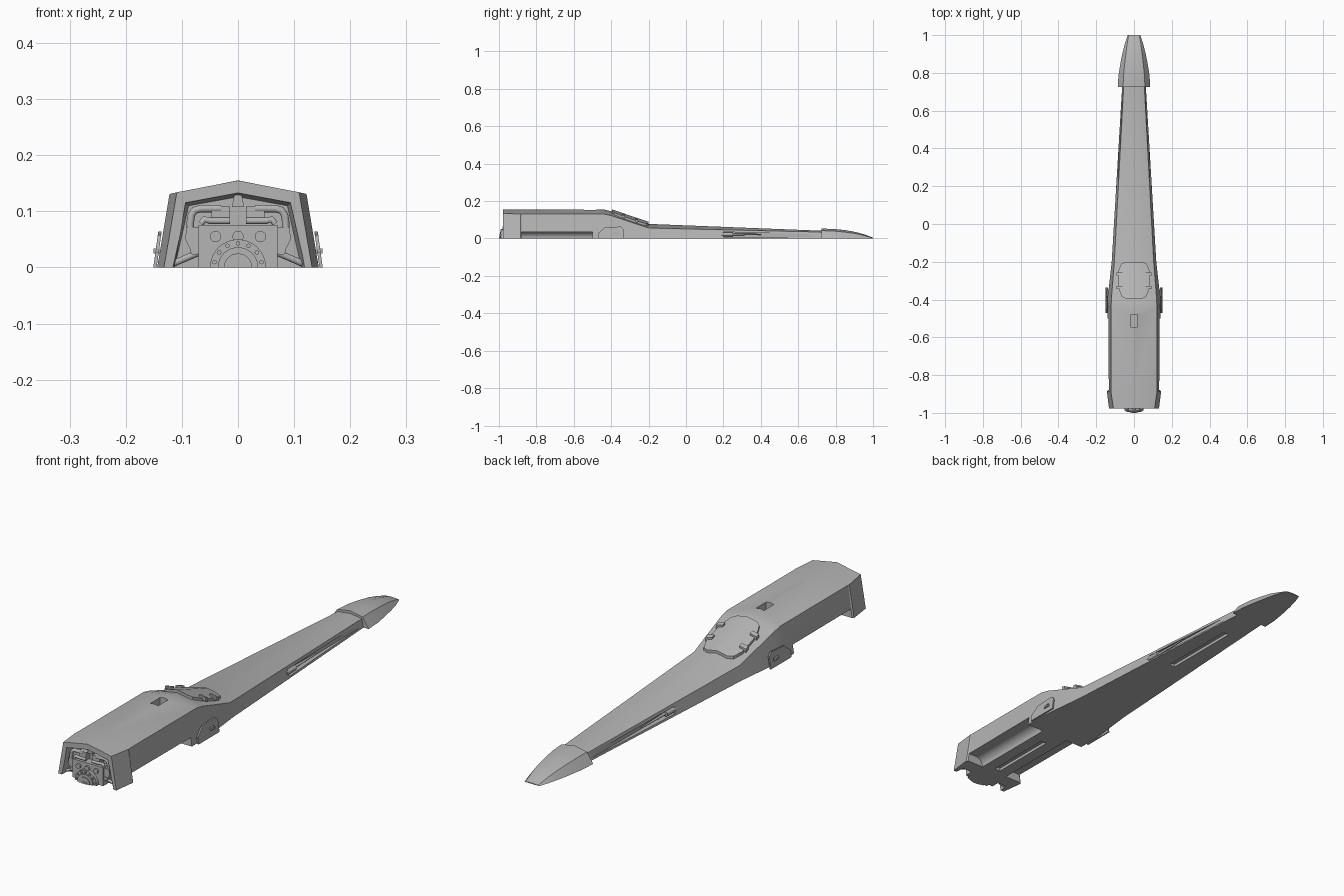
import bpy, bmesh, math
from mathutils import Vector

cube = bpy.data.objects.get("Cube")
if cube:
    bpy.data.objects.remove(cube, do_unlink=True)

grey = bpy.data.materials.new("hull_grey")
grey.use_nodes = True
COLOR = (0.46, 0.46, 0.46, 1)
grey.diffuse_color = COLOR
grey.node_tree.nodes["Principled BSDF"].inputs["Base Color"].default_value = COLOR


def finish(name, bm):
    bmesh.ops.recalc_face_normals(bm, faces=bm.faces)
    me = bpy.data.meshes.new(name)
    bm.to_mesh(me)
    bm.free()
    me.materials.append(grey)
    ob = bpy.data.objects.new(name, me)
    bpy.context.collection.objects.link(ob)
    return ob


def activate(ob):
    bpy.ops.object.select_all(action='DESELECT')
    ob.select_set(True)
    bpy.context.view_layer.objects.active = ob


def smooth(ob, angle=25):
    activate(ob)
    bpy.ops.object.shade_smooth_by_angle(angle=math.radians(angle))


def loft(name, rings):
    """Skin a row of equal closed rings and cap both ends."""
    bm = bmesh.new()
    rows = [[bm.verts.new(p) for p in ring] for ring in rings]
    n = len(rows[0])
    for a, b in zip(rows, rows[1:]):
        for i in range(n):
            j = (i + 1) % n
            bm.faces.new((a[i], a[j], b[j], b[i]))
    bm.faces.new(rows[0])
    bm.faces.new(rows[-1])
    return finish(name, bm)


def section(y, wb, ws, zs, zt, z0=0):
    """Roof-shaped cross-section: foot width, shoulder width and height, ridge."""
    return [(-wb, y, z0), (-ws, y, zs), (0, y, zt), (ws, y, zs), (wb, y, z0)]


def box(name, x0, x1, y0, y1, z0, z1):
    return loft(name, [[(x0, y, z0), (x1, y, z0), (x1, y, z1), (x0, y, z1)]
                       for y in (y0, y1)])


def rod(name, x, z, r, y0, y1, r2=None, n=24):
    """Round part along y."""
    def ring(y, rad):
        return [(x + rad * math.cos(t * math.tau / n), y,
                 z + rad * math.sin(t * math.tau / n)) for t in range(n)]
    ob = loft(name, [ring(y0, r), ring(y1, r if r2 is None else r2)])
    smooth(ob)
    return ob


def plate(name, outline, axis, depth):
    """Extrude a flat outline by depth along an axis vector."""
    d = Vector(axis) * depth
    return loft(name, [outline, [Vector(p) + d for p in outline]])


def cut(ob, cutter):
    mod = ob.modifiers.new("cut", 'BOOLEAN')
    mod.operation = 'DIFFERENCE'
    mod.solver = 'EXACT'
    mod.object = cutter
    activate(ob)
    bpy.ops.object.modifier_apply(modifier=mod.name)
    bpy.data.objects.remove(cutter, do_unlink=True)


def pipe(name, points, r):
    cu = bpy.data.curves.new(name, 'CURVE')
    cu.dimensions = '3D'
    cu.bevel_depth = r
    cu.bevel_resolution = 3
    cu.use_fill_caps = True
    sp = cu.splines.new('POLY')
    sp.points.add(len(points) - 1)
    for q, p in zip(sp.points, points):
        q.co = (*p, 1)
    cu.materials.append(grey)
    ob = bpy.data.objects.new(name, cu)
    bpy.context.collection.objects.link(ob)


# Main hull
hull = loft("hull", [
    section(-0.978, 0.132, 0.109, 0.134, 0.155),
    section(-0.885, 0.144, 0.122, 0.131, 0.155),
    section(-0.88, 0.138, 0.121, 0.131, 0.155),
    section(-0.44, 0.141, 0.121, 0.131, 0.155),
    section(-0.40, 0.140, 0.120, 0.122, 0.146),
    section(-0.20, 0.118, 0.104, 0.056, 0.078),
    section(0.74, 0.062, 0.054, 0.034, 0.041)])

# Recess at the front end, roof slot and belly slots
cut(hull, loft("recess_cutter", [
    section(-1.05, 0.131, 0.104, 0.126, 0.146, -0.04),
    section(-0.94, 0.122, 0.088, 0.110, 0.126, -0.04)]))
cut(hull, box("slot_cutter", -0.018, 0.018, -0.545, -0.48, 0.115, 0.2))
cut(hull, box("belly_cutter", -0.013, 0.013, -0.86, -0.57, -0.1, 0.012))
cut(hull, box("belly_cutter", -0.013, 0.013, 0.24, 0.58, -0.1, 0.012))

for s, side in ((1, "left"), (-1, "right")):
    # Round trough under each flank, open to the outside
    cut(hull, rod("trough_cutter", s * 0.098, 0, 0.036, -0.88, -0.5))
    cut(hull, box("flank_cutter", min(s * 0.1, s * 0.2), max(s * 0.1, s * 0.2),
                  -0.88, -0.5, -0.1, 0.0355))
    # Tapering launcher groove in the forward flank
    cut(hull, loft("groove_cutter", [
        [(s * a, y, 0.008), (s * 0.2, y, 0.008), (s * 0.2, y, zt), (s * a, y, zt)]
        for y, a, zt in ((0.2, 0.066, 0.035), (0.7, 0.062, 0.022))]))
    rod(side + "_launcher_tube", s * 0.082, 0.022, 0.01, 0.19, 0.25)
    rod(side + "_launcher_barrel", s * 0.078, 0.022, 0.006, 0.24, 0.4, 0.003)

    # Hinge plate on the flank with its small window and foot
    panel = [(s * x, y, z) for x, y, z in (
        (0.145, -0.47, 0), (0.141, -0.47, 0.028), (0.137, -0.435, 0.058),
        (0.136, -0.35, 0.064), (0.138, -0.335, 0.05), (0.145, -0.335, 0))]
    hinge = plate(side + "_hinge_plate", panel, (s, 0, 0), 0.006)
    cut(hinge, box("window_cutter", min(s * .143, s * .2), max(s * .143, s * .2),
                   -0.39, -0.36, 0.022, 0.036))
    box(side + "_hinge_knob", min(s * 0.14, s * 0.151), max(s * 0.14, s * 0.151),
        -0.385, -0.367, 0.025, 0.034)
smooth(hull)

# Nose cap
nose = loft("nose_cap", [section(*v) for v in (
    (0.725, 0.086, 0.058, 0.042, 0.053), (0.79, 0.082, 0.055, 0.040, 0.051),
    (0.85, 0.072, 0.049, 0.034, 0.045), (0.91, 0.060, 0.042, 0.026, 0.034),
    (0.96, 0.047, 0.035, 0.014, 0.020), (1.0, 0.033, 0.028, 0.002, 0.004))])
smooth(nose)


# Roof hatch following the sloped ridge
def roof(x, y, lift):
    return (x, y, 0.078 + (-0.2 - y) * 0.34 - abs(x) * 0.2 + lift)


half = [(0.045, -0.2), (0.068, -0.212), (0.083, -0.25), (0.083, -0.32),
        (0.076, -0.355), (0.064, -0.385), (0.045, -0.395)]
outline = ([(0, -0.2)] + half + [(0, -0.395)]
           + [(-x, y) for x, y in reversed(half)])
bm = bmesh.new()
low, high = ([bm.verts.new(roof(x, y, h)) for x, y in outline] for h in (-0.02, 0.011))
n, mid = len(outline), len(half) + 1
for i in range(n):
    j = (i + 1) % n
    bm.faces.new((low[i], low[j], high[j], high[i]))
for ring in (low, high):
    bm.faces.new(ring[:mid + 1])
    bm.faces.new(ring[mid:] + ring[:1])
smooth(finish("roof_hatch", bm))

# Hatch hinges
for s, side in ((1, "left"), (-1, "right")):
    for k, y in (("rear", -0.265), ("front", -0.335)):
        pts = [(s * 0.062, y - 0.008), (s * 0.092, y - 0.008),
               (s * 0.092, y + 0.008), (s * 0.062, y + 0.008)]
        plate(f"{side}_{k}_hatch_hinge", [roof(*p, 0.004) for p in pts],
              (0, 0, 1), 0.015)

# Machinery in the front recess
box("machinery_block", -0.07, 0.07, -0.975, -0.93, 0, 0.076)
for s, side in ((1, "left"), (-1, "right")):
    box(side + "_valve_box", s * 0.031 - 0.016, s * 0.031 + 0.016,
        -0.965, -0.93, 0.078, 0.11)
    plate(side + "_bracket", [(s * x, -0.968, z) for x, z in (
        (0.066, 0.03), (0.08, 0.022), (0.094, 0.05), (0.092, 0.072), (0.066, 0.072))],
        (0, 1, 0), 0.03)
    pipe(side + "_upper_pipe", [(s * x, -0.96, z) for x, z in (
        (0.03, 0.105), (0.066, 0.105), (0.077, 0.102), (0.083, 0.094),
        (0.085, 0.08), (0.085, 0.05))], 0.007)
    pipe(side + "_lower_pipe", [(s * x, -0.965, z) for x, z in (
        (0.014, 0.083), (0.05, 0.083), (0.06, 0.086), (0.066, 0.078))], 0.006)
    pipe(side + "_lower_strut", [(s * 0.066, -0.96, 0.028),
                                 (s * 0.118, -0.95, 0.006)], 0.006)
    rod(side + "_foot_fitting", s * 0.077, 0.03, 0.008, -0.97, -0.935)
for x in (-0.04, 0, 0.04):
    rod("dial", x, 0.055, 0.010, -0.982, -0.97)
plate("handle_stem", [(x, -0.96, z) for x, z in (
    (-0.011, 0.108), (0.011, 0.108), (0.006, 0.132), (-0.006, 0.132))], (0, 1, 0), 0.03)
plate("handle_grip", [(x, -0.968, z) for x, z in (
    (-0.025, 0.131), (0.025, 0.131), (0.016, 0.137), (0, 0.139), (-0.016, 0.137))],
    (0, 1, 0), 0.03)


# Half-round socket with bolts
def half_disc(name, r, y0, y1):
    arc = [(r * math.cos(t * math.pi / 20), r * math.sin(t * math.pi / 20))
           for t in range(21)]
    smooth(loft(name, [[(x, y, z) for x, z in arc] for y in (y0, y1)]))


half_disc("socket_flange", 0.05, -0.988, -0.93)
half_disc("socket_ring", 0.036, -0.994, -0.93)
half_disc("socket_core", 0.025, -0.998, -0.93)
box("socket_key", -0.012, 0.012, -1.0, -0.95, 0, 0.007)
for i in range(7):
    a = math.pi * (i + 0.5) / 7
    rod("socket_bolt", 0.043 * math.cos(a), 0.043 * math.sin(a), 0.004,
        -0.993, -0.98, n=8)
